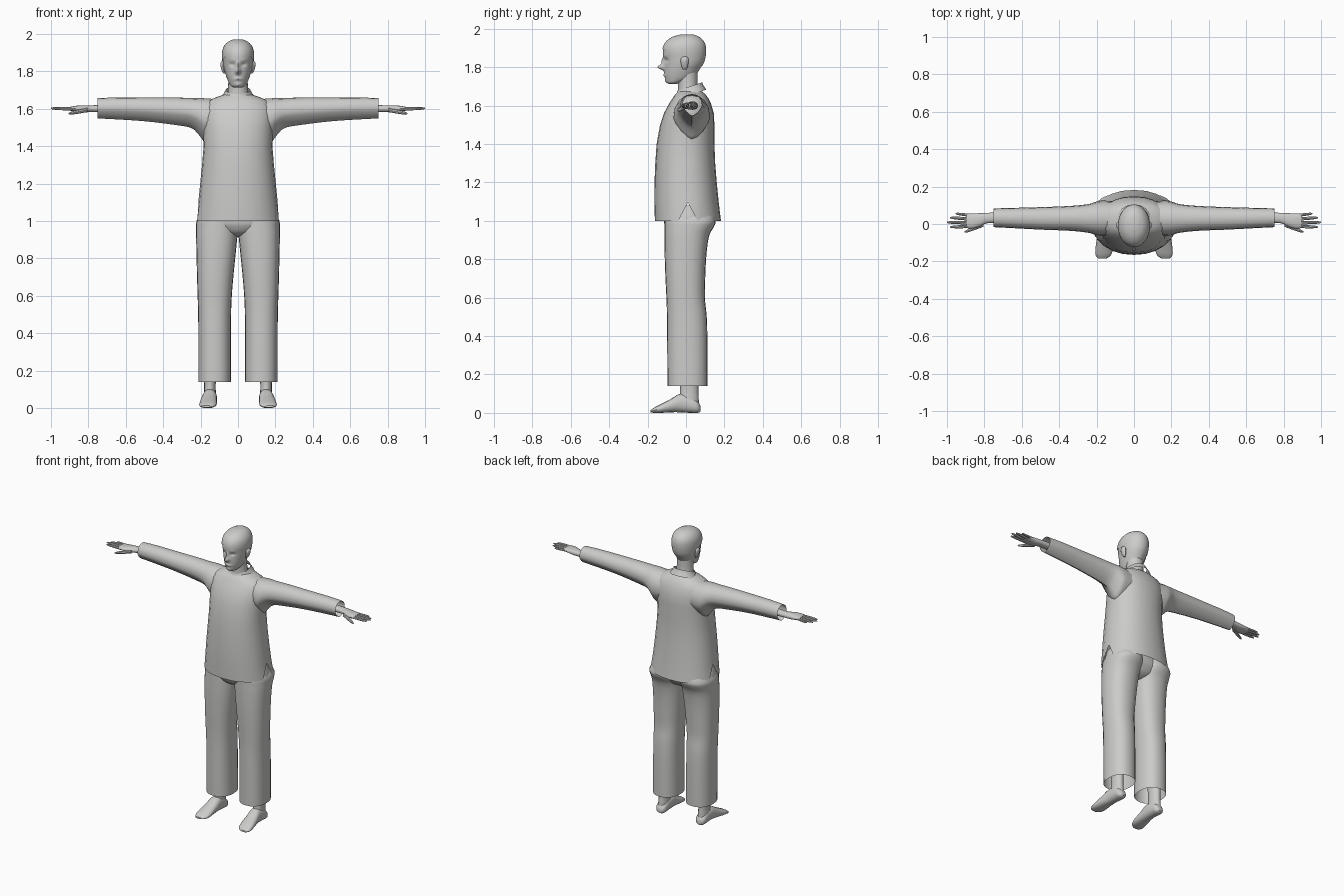
import bpy, bmesh, math

grey = bpy.data.materials.new("plain_grey")
grey.diffuse_color = (0.6, 0.6, 0.59, 1)


def spline(rows, steps):
    """Catmull-Rom interpolation between section rows."""
    if steps == 1:
        return list(rows)
    out = []
    for i in range(len(rows) - 1):
        p0, p1 = rows[max(i - 1, 0)], rows[i]
        p2, p3 = rows[i + 1], rows[min(i + 2, len(rows) - 1)]
        for s in range(steps):
            t = s / steps
            out.append([0.5 * (2 * b + (c - a) * t + (2 * a - 5 * b + 4 * c - d) * t * t
                               + (3 * b - a - 3 * c + d) * t ** 3)
                        for a, b, c, d in zip(p0, p1, p2, p3)])
    return out + [rows[-1]]


def loft(name, axis, rows, n=16, steps=3, p=2.0, p_low=None, caps=(False, False),
         mirror=False, shape=None, cut=None):
    """Skin sections along an axis; each row is (position, u min, u max, v min, v max)."""
    bm = bmesh.new()
    rings = []
    for t, u0, u1, v0, v1 in spline(rows, steps):
        ring = []
        for k in range(n):
            a = 2 * math.pi * k / n
            c, s = math.cos(a), math.sin(a)
            e = 2 / (p_low if p_low and s < -0.01 else p)
            u = (u0 + u1) / 2 + (u1 - u0) / 2 * math.copysign(abs(c) ** e, c)
            v = (v0 + v1) / 2 + (v1 - v0) / 2 * math.copysign(abs(s) ** e, s)
            co = {"x": (t, u, v), "y": (u, t, v), "z": (u, v, t)}[axis]
            ring.append(bm.verts.new(shape(*co) if shape else co))
        rings.append(ring)
    for a, b in zip(rings, rings[1:]):
        for k in range(n):
            j = (k + 1) % n
            bm.faces.new((a[k], a[j], b[j], b[k]))
    for cap, ring in zip(caps, (rings[0], rings[-1])):
        if cap:
            bm.faces.new(ring)
    bmesh.ops.recalc_face_normals(bm, faces=bm.faces)
    if cut:
        bmesh.ops.bisect_plane(bm, geom=bm.verts[:] + bm.edges[:] + bm.faces[:],
                               plane_co=cut[0], plane_no=cut[1], clear_inner=True)
    me = bpy.data.meshes.new(name)
    bm.to_mesh(me)
    bm.free()
    me.materials.append(grey)
    ob = bpy.data.objects.new(name, me)
    bpy.context.collection.objects.link(ob)
    bpy.ops.object.select_all(action="DESELECT")
    ob.select_set(True)
    bpy.context.view_layer.objects.active = ob
    bpy.ops.object.shade_smooth_by_angle(angle=math.radians(40))
    if mirror:
        ob.modifiers.new("mirror", "MIRROR").use_mirror_merge = False
    return ob


def sym(rows):
    """Rows (z, half width, y front, y back) centred on x = 0."""
    return [(z, -w, w, f, b) for z, w, f, b in rows]


# Shirt body, with a triangular slit at each side of the hem
def hem_slit(x, y, z):
    if z < 1.001 and abs(y - 0.01) < 0.002:
        return math.copysign(0.211, x), y, 1.095
    return x, y, z


loft("shirt_body", "z", sym([
    (1.0, .225, -.162, .182), (1.1, .212, -.165, .17), (1.2, .202, -.164, .16),
    (1.3, .192, -.16, .152), (1.4, .184, -.153, .148), (1.5, .187, -.135, .148),
    (1.56, .19, -.115, .145), (1.61, .188, -.088, .13), (1.64, .165, -.068, .115),
    (1.66, .12, -.055, .10), (1.68, .06, -.03, .075)]),
    n=24, steps=1, p=2.2, shape=hem_slit)

# Sleeves with a ridge along the underside
loft("sleeve", "x", [
    (.08, -.06, .12, 1.44, 1.648), (.17, -.065, .125, 1.42, 1.655),
    (.205, -.058, .118, 1.455, 1.657), (.25, -.046, .105, 1.497, 1.657),
    (.35, -.036, .096, 1.515, 1.66), (.5, -.03, .09, 1.533, 1.66),
    (.65, -.022, .086, 1.543, 1.66), (.75, -.017, .083, 1.548, 1.656)],
    p=2.2, p_low=1.4, mirror=True)

# Tilted collar and neck
loft("collar", "z", sym([
    (1.655, .095, -.07, .105), (1.68, .076, -.052, .092), (1.70, .066, -.044, .084)]),
    n=24, shape=lambda x, y, z: (x, y, z + 0.33 * (y - 0.02)))
loft("neck", "z", sym([
    (1.62, .062, -.045, .075), (1.70, .054, -.042, .062),
    (1.74, .052, -.045, .06), (1.80, .052, -.05, .06)]), n=24)

# Head with facial relief pushed in and out of the front
HEAD = sym([
    (1.712, .018, -.088, -.05), (1.72, .036, -.1, -.02), (1.74, .05, -.108, .03),
    (1.765, .06, -.112, .055), (1.79, .068, -.113, .072), (1.82, .076, -.113, .09),
    (1.85, .08, -.116, .098), (1.88, .082, -.12, .101), (1.91, .079, -.113, .098),
    (1.935, .068, -.095, .086), (1.955, .048, -.064, .063), (1.966, .022, -.025, .035)])
RELIEF = [  # x, z, x spread, z spread, push along y
    (0, 1.80, .012, .014, -.034), (0, 1.83, .009, .02, -.014),
    (.03, 1.836, .014, .009, .010), (.03, 1.86, .02, .008, -.003),
    (0, 1.758, .02, .007, -.008), (0, 1.728, .018, .01, -.006)]


def face(x, y, z):
    if y < -0.03:
        y += sum(a * math.exp(-((abs(x) - cx) / sx) ** 2 - ((z - cz) / sz) ** 2)
                 for cx, cz, sx, sz, a in RELIEF)
    return x, y, z


loft("head", "z", HEAD, n=72, steps=5, caps=(True, True), shape=face)
loft("cap", "z", [(z + .004, a - .004, b + .004, c - .004, d + .004)
                  for z, a, b, c, d in HEAD],
     n=48, steps=4, caps=(False, True), cut=((0, -.12, 1.893), (0, .43, 1)))
loft("ear", "z", [
    (1.787, .066, .076, -.014, 0), (1.80, .066, .085, -.022, .008),
    (1.83, .066, .094, -.028, .014), (1.848, .066, .092, -.025, .012),
    (1.856, .066, .083, -.015, .005)], n=12, caps=(True, True), mirror=True)

# Trousers: pelvis and two open legs
loft("trouser_seat", "z", sym([
    (.915, .02, -.04, .06), (.935, .10, -.085, .10), (.97, .19, -.108, .125),
    (1.0, .218, -.115, .135), (1.08, .195, -.12, .13)]), n=24, p=2.3, caps=(True, False))
loft("trouser_leg", "z", [
    (.14, .037, .212, -.096, .112), (.35, .038, .212, -.098, .112),
    (.5, .037, .213, -.099, .108), (.6, .033, .216, -.102, .098),
    (.7, .025, .219, -.107, .1), (.82, .013, .222, -.111, .106),
    (.92, .003, .224, -.112, .12), (.97, -.002, .224, -.112, .146),
    (1.0, -.002, .221, -.112, .155), (1.05, .0, .195, -.11, .14)],
    n=24, p=2.3, mirror=True)

# Bare ankles and feet
loft("ankle", "z", [
    (.03, .118, .182, -.03, .068), (.08, .118, .182, -.035, .066),
    (.13, .119, .181, -.03, .064), (.32, .11, .19, -.04, .07)],
    caps=(True, True), mirror=True)
loft("foot", "y", [
    (.076, .135, .163, .008, .035), (.06, .117, .183, 0, .06),
    (.02, .113, .187, 0, .09), (-.03, .112, .19, .003, .1),
    (-.08, .112, .199, .003, .072), (-.13, .113, .206, 0, .046),
    (-.165, .122, .206, 0, .028), (-.184, .145, .193, .003, .014)],
    p=2.3, caps=(True, True), mirror=True)

# Hands, thumbs and fingers
loft("hand", "x", [
    (.68, .006, .062, 1.578, 1.622), (.78, .005, .06, 1.582, 1.618),
    (.82, -.012, .058, 1.58, 1.618), (.86, -.024, .056, 1.584, 1.616),
    (.895, -.022, .055, 1.589, 1.611)], p=2.3, caps=(True, True), mirror=True)


def digit(name, base, tip, r):
    rows = []
    for t, k in ((0, 1), (.5, .95), (.85, .75), (1, .3)):
        x, y, z = (a + (b - a) * t for a, b in zip(base, tip))
        rows.append((x, y - r * k, y + r * k, z - r * k, z + r * k))
    loft(name, "x", rows, n=8, steps=2, caps=(True, True), mirror=True)


digit("little_finger", (.875, .046, 1.6), (.955, .056, 1.598), .008)
digit("ring_finger", (.88, .027, 1.6), (.985, .034, 1.6), .009)
digit("middle_finger", (.88, .007, 1.6), (1.0, .009, 1.602), .0095)
digit("index_finger", (.88, -.013, 1.6), (.985, -.016, 1.6), .009)
digit("thumb", (.805, -.004, 1.593), (.905, -.042, 1.574), .011)
